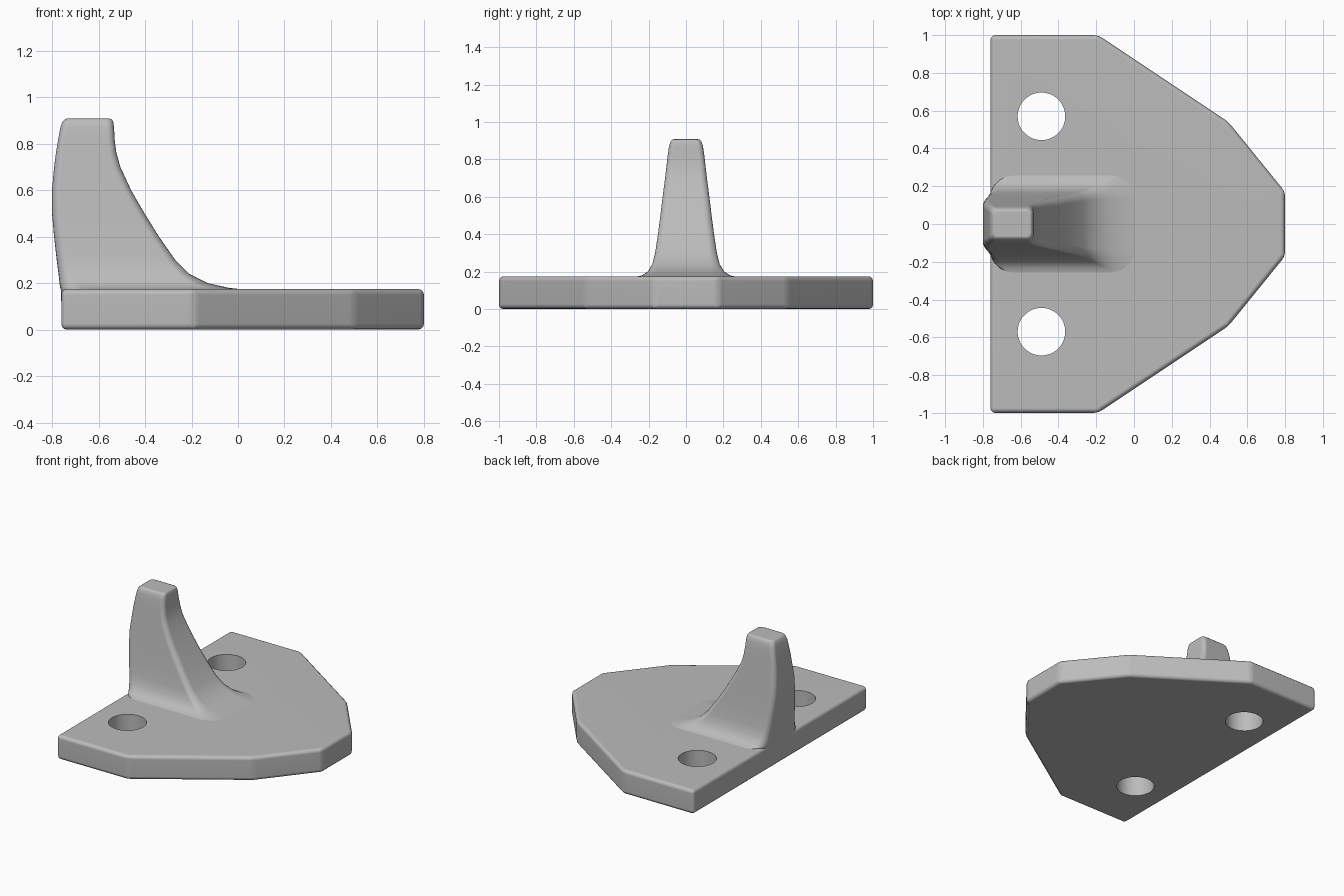
import bpy, bmesh
from math import sin, cos, pi, radians

cube = bpy.data.objects.get("Cube")
if cube:
    bpy.data.objects.remove(cube, do_unlink=True)

# Single matte grey material
grey = bpy.data.materials.new("matte grey")
grey.use_nodes = True
colour = (0.5, 0.5, 0.5, 1)
grey.diffuse_color = colour
grey.node_tree.nodes["Principled BSDF"].inputs["Base Color"].default_value = colour


def make_object(name, bm):
    bmesh.ops.recalc_face_normals(bm, faces=bm.faces)
    mesh = bpy.data.meshes.new(name)
    bm.to_mesh(mesh)
    bm.free()
    mesh.materials.append(grey)
    obj = bpy.data.objects.new(name, mesh)
    bpy.context.collection.objects.link(obj)
    return obj


def activate(obj):
    bpy.ops.object.select_all(action='DESELECT')
    obj.select_set(True)
    bpy.context.view_layer.objects.active = obj


def smooth(obj, angle):
    activate(obj)
    bpy.ops.object.shade_smooth_by_angle(angle=radians(angle))
    obj.modifiers.new("even_shading", 'WEIGHTED_NORMAL').keep_sharp = True


# Base plate: half outline mirrored across y, extruded and rounded
THICK = 0.175
half = [(-0.76, -1), (-0.19, -1), (0.5, -0.54), (0.8, -0.17)]
outline = half + [(x, -y) for x, y in reversed(half)]
bm = bmesh.new()
face = bm.faces.new([bm.verts.new((x, y, 0)) for x, y in outline])
top = bmesh.ops.extrude_face_region(bm, geom=[face])["geom"]
bmesh.ops.translate(bm, vec=(0, 0, THICK),
                    verts=[v for v in top if isinstance(v, bmesh.types.BMVert)])
plate = make_object("base_plate", bm)
bevel = plate.modifiers.new("rounded_edges", 'BEVEL')
bevel.width, bevel.segments = 0.025, 3
bevel.limit_method, bevel.angle_limit = 'ANGLE', radians(10)
activate(plate)
bpy.ops.object.modifier_apply(modifier=bevel.name)

# Two screw holes
for side, label in ((1, "back"), (-1, "front")):
    bpy.ops.mesh.primitive_cylinder_add(vertices=48, radius=0.126, depth=1,
                                        location=(-0.49, side * 0.57, 0))
    cutter = bpy.context.object
    cutter.name = label + "_hole_cutter"
    cutter.data.materials.append(grey)
    cutter.hide_render = True
    cut = plate.modifiers.new(label + "_hole", 'BOOLEAN')
    cut.operation, cut.solver, cut.object = 'DIFFERENCE', 'EXACT', cutter
    activate(plate)
    bpy.ops.object.modifier_apply(modifier=cut.name)
    bpy.data.objects.remove(cutter, do_unlink=True)
smooth(plate, 35)


# Upright fin: rounded rectangles lofted upward, flaring into the plate
def section(z, x0, x1, w, r):
    pts = []
    corners = [(x1 - r, w - r), (x0 + r, w - r), (x0 + r, r - w), (x1 - r, r - w)]
    for i, (cx, cy) in enumerate(corners):
        for k in range(6):
            a = (i + k / 5) * pi / 2
            pts.append((cx + r * cos(a), cy + r * sin(a), z))
    return pts


# height, rear x, front x, half width, corner radius
rows = [
    (0.06, -0.758, -0.20, 0.17, 0.04),
    (0.172, -0.762, 0.03, 0.27, 0.14),
    (0.18, -0.765, -0.04, 0.235, 0.10),
    (0.20, -0.768, -0.13, 0.205, 0.07),
    (0.24, -0.772, -0.21, 0.18, 0.05),
    (0.30, -0.78, -0.27, 0.165, 0.045),
    (0.40, -0.791, -0.34, 0.15, 0.04),
    (0.50, -0.80, -0.402, 0.137, 0.04),
    (0.60, -0.80, -0.46, 0.125, 0.035),
    (0.70, -0.791, -0.506, 0.112, 0.035),
    (0.76, -0.783, -0.523, 0.105, 0.03),
    (0.82, -0.773, -0.531, 0.098, 0.03),
    (0.87, -0.764, -0.533, 0.091, 0.03),
    (0.895, -0.755, -0.537, 0.083, 0.028),
    (0.905, -0.745, -0.543, 0.074, 0.025),
    (0.908, -0.735, -0.552, 0.064, 0.02),
]
bm = bmesh.new()
rings = [[bm.verts.new(p) for p in section(*row)] for row in rows]
for low, high in zip(rings, rings[1:]):
    n = len(low)
    for i in range(n):
        j = (i + 1) % n
        bm.faces.new((low[i], low[j], high[j], high[i]))
bm.faces.new(rings[0])
bm.faces.new(rings[-1])
fin = make_object("upright_fin", bm)
smooth(fin, 60)
